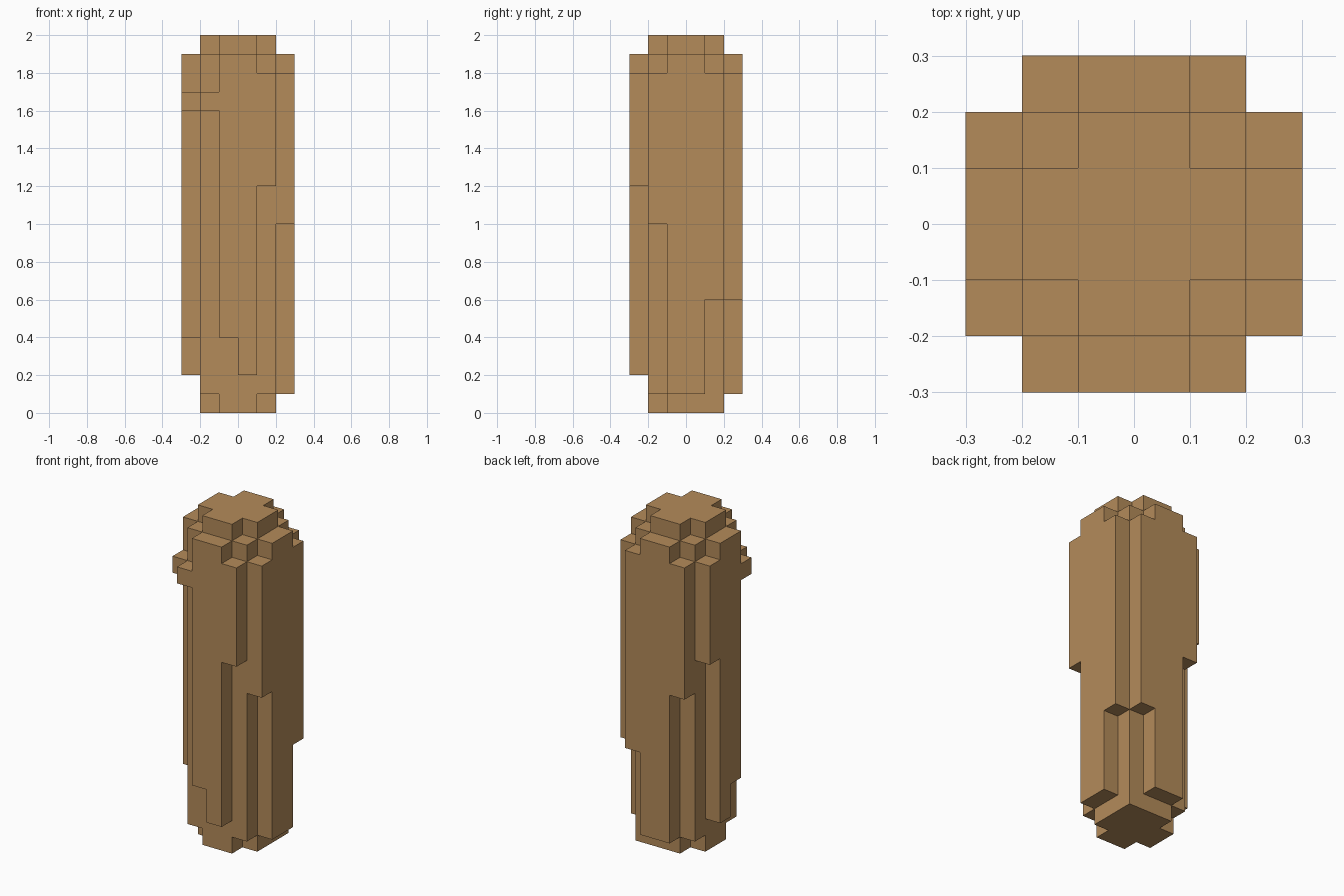
import bpy
import bmesh
from mathutils import Vector

if "Cube" in bpy.data.objects:
    bpy.data.objects.remove(bpy.data.objects["Cube"], do_unlink=True)

UNIT = 0.1  # size of one block


def make_material(name, rgb):
    mat = bpy.data.materials.new(name)
    mat.use_nodes = True
    color = (*rgb, 1.0)
    mat.diffuse_color = color
    mat.node_tree.nodes["Principled BSDF"].inputs["Base Color"].default_value = color
    return mat


cells = set()


def fill(x, y, z):
    """Fill blocks; each argument is a (start, end) pair in block units."""
    cells.update((i, j, k) for i in range(*x) for j in range(*y) for k in range(*z))


def column(x, y, bottom, top):
    fill((x, x + 1), (y, y + 1), (bottom, top))


# Central trunk: cross-shaped ends and a square middle
fill((-2, 2), (-1, 1), (0, 20))
fill((-1, 1), (-2, 2), (0, 20))
fill((-2, 2), (-2, 2), (1, 19))
column(1, 1, 0, 19)

# Broad raised strips on the four sides
column(-1, -3, 4, 19)
column(0, -3, 2, 19)
fill((-1, 1), (2, 3), (1, 19))
fill((2, 3), (-1, 1), (1, 19))
column(-3, -1, 4, 19)
column(-3, 0, 2, 19)

# Shorter strips beside each corner
column(1, -3, 12, 18)
column(2, -2, 10, 18)
column(2, 1, 6, 18)
column(1, 2, 6, 18)
column(-2, 2, 10, 18)
column(-3, 1, 12, 18)

# Small stubs at the front corner
column(-2, -3, 16, 17)
column(-3, -2, 16, 17)

# Skin the filled blocks: one quad wherever a block meets open air
bm = bmesh.new()
for cell in sorted(cells):
    center = Vector(cell) + Vector((0.5, 0.5, 0.5))
    for axis in range(3):
        for sign in (-1, 1):
            step = Vector((0, 0, 0))
            step[axis] = sign
            if tuple(int(c) for c in Vector(cell) + step) in cells:
                continue
            u = Vector((0, 0, 0))
            u[(axis + 1) % 3] = 0.5
            v = step.cross(u)
            mid = center + step * 0.5
            corners = (mid - u - v, mid + u - v, mid + u + v, mid - u + v)
            bm.faces.new([bm.verts.new(c * UNIT) for c in corners])

# Merge the quads into large flat faces
bmesh.ops.remove_doubles(bm, verts=bm.verts[:], dist=0.001)
bmesh.ops.dissolve_limit(bm, angle_limit=0.01, verts=bm.verts[:], edges=bm.edges[:])

mesh = bpy.data.meshes.new("log")
bm.to_mesh(mesh)
bm.free()
mesh.materials.append(make_material("wood brown", (0.456, 0.258, 0.102)))
log = bpy.data.objects.new("log", mesh)
bpy.context.collection.objects.link(log)
